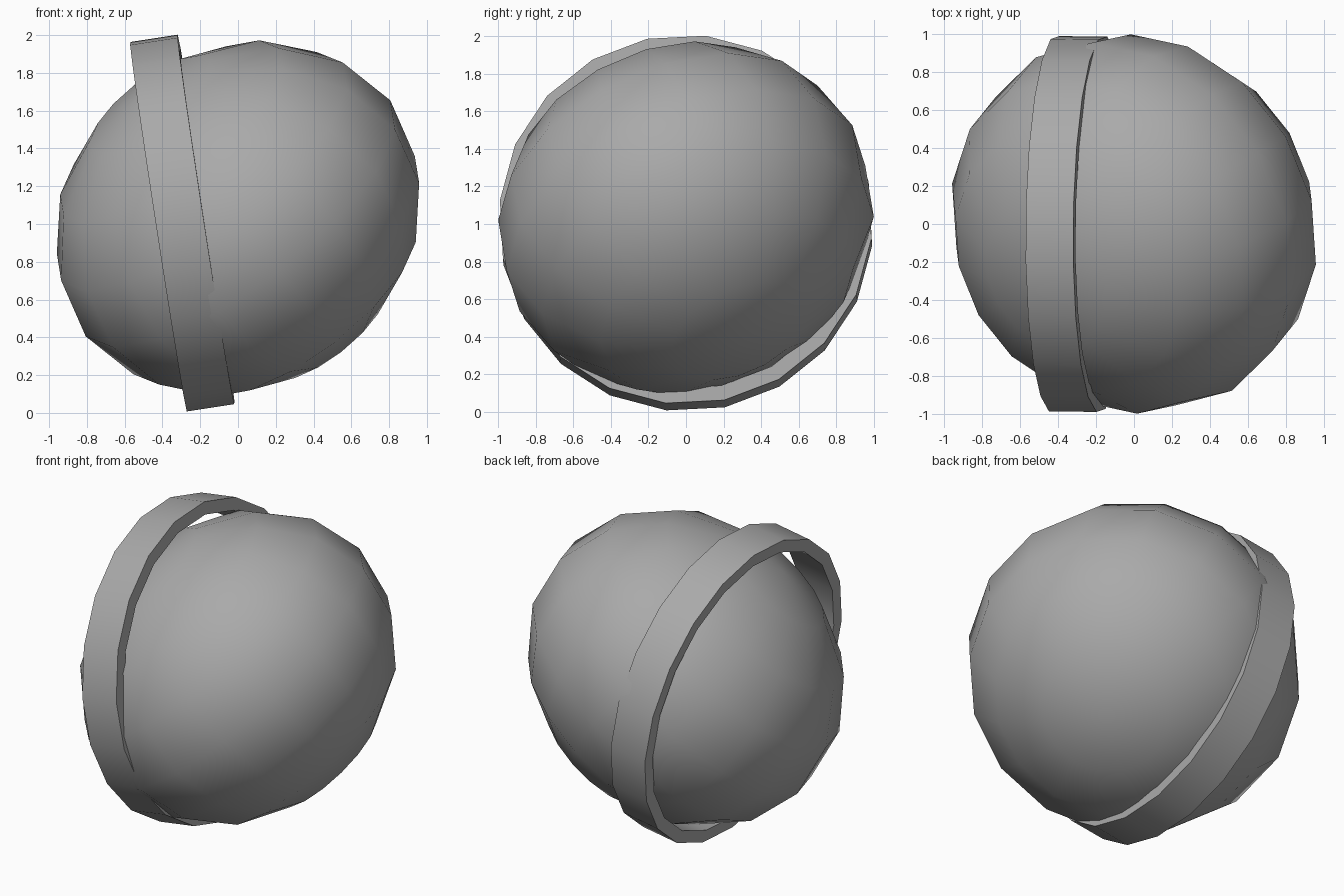
import bpy, bmesh, math
from mathutils import Matrix, Vector

cube = bpy.data.objects.get("Cube")
if cube:
    bpy.data.objects.remove(cube, do_unlink=True)

# Single grey material
grey = bpy.data.materials.new("plain_grey")
grey.use_nodes = True
colour = (0.4, 0.4, 0.4, 1.0)
grey.diffuse_color = colour
grey.node_tree.nodes["Principled BSDF"].inputs["Base Color"].default_value = colour


def frame(axis, side, centre):
    """Placement matrix with local z along axis and local x towards side."""
    z = Vector(axis).normalized()
    x = Vector(side)
    x = (x - z * x.dot(z)).normalized()
    y = z.cross(x)
    rot = Matrix((x, y, z)).transposed().to_4x4()
    return Matrix.Translation(centre) @ rot


def add_part(name, bm, matrix, smooth_angle):
    bmesh.ops.recalc_face_normals(bm, faces=bm.faces)
    mesh = bpy.data.meshes.new(name)
    bm.to_mesh(mesh)
    bm.free()
    mesh.transform(matrix)
    mesh.materials.append(grey)
    obj = bpy.data.objects.new(name, mesh)
    bpy.context.collection.objects.link(obj)
    bpy.ops.object.select_all(action='DESELECT')
    obj.select_set(True)
    bpy.context.view_layer.objects.active = obj
    bpy.ops.object.shade_smooth_by_angle(angle=math.radians(smooth_angle))
    return obj


# Ball: faceted sphere, flattened along a tilted axis
bm = bmesh.new()
bmesh.ops.create_uvsphere(bm, u_segments=16, v_segments=8, radius=1.0)
bmesh.ops.scale(bm, vec=(1.02, 1.02, 0.875), verts=bm.verts)
add_part("ball", bm, frame((-0.57, -0.35, 0.74), (0.78, 0, 0.63), (0, 0, 1.03)), 60)

# Band: 20-sided hoop around the ball, made by spinning a rectangle
SIDES, OUTER, INNER, HALF = 20, 0.995, 0.915, 0.127
bm = bmesh.new()
section = [(OUTER, -HALF), (OUTER, HALF), (INNER, HALF), (INNER, -HALF)]
start = math.radians(12)
rings = []
for i in range(SIDES):
    a = start + math.tau * i / SIDES
    rings.append([bm.verts.new((r * math.cos(a), r * math.sin(a), h)) for r, h in section])
for i in range(SIDES):
    p, q = rings[i], rings[(i + 1) % SIDES]
    for j in range(4):
        k = (j + 1) % 4
        bm.faces.new((p[j], q[j], q[k], p[k]))
add_part("band", bm, frame((0.988, -0.0125, 0.152), (0, 0, -1), (-0.295, 0, 1.005)), 30)
